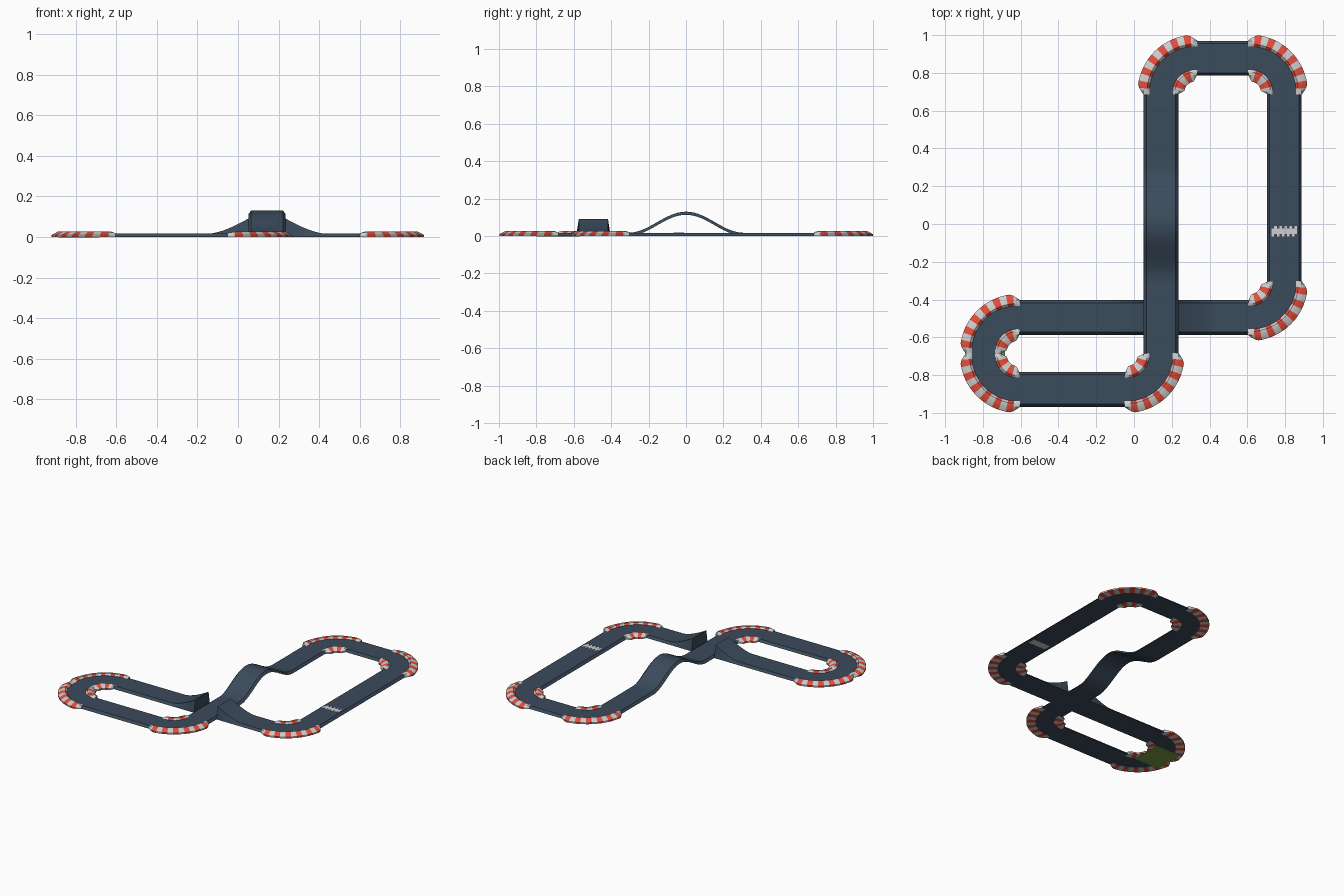
import bpy, bmesh, math
from mathutils import Vector

if "Cube" in bpy.data.objects:
    bpy.data.objects.remove(bpy.data.objects["Cube"])

TOP, HALF, BASE, R = 0.017, 0.078, 0.092, 0.18   # deck height, half widths, corner radius


def material(name, rgb):
    m = bpy.data.materials.new(name)
    m.diffuse_color = (*rgb, 1)
    m.use_nodes = True
    m.node_tree.nodes["Principled BSDF"].inputs["Base Color"].default_value = m.diffuse_color
    return m


ASPHALT = material("slate asphalt", (0.043, 0.070, 0.105))
WHITE = material("paint white", (0.62, 0.62, 0.62))
RED = material("kerb red", (0.78, 0.075, 0.045))
GREEN = material("grass green", (0.19, 0.33, 0.06))


def finish(bm, name, mats, smooth=True):
    bmesh.ops.recalc_face_normals(bm, faces=bm.faces)
    me = bpy.data.meshes.new(name)
    bm.to_mesh(me)
    bm.free()
    ob = bpy.data.objects.new(name, me)
    bpy.context.collection.objects.link(ob)
    for m in mats:
        me.materials.append(m)
    if smooth:
        bpy.ops.object.select_all(action='DESELECT')
        ob.select_set(True)
        bpy.context.view_layer.objects.active = ob
        bpy.ops.object.shade_smooth_by_angle(angle=math.radians(30))
    return ob


def loft(bm, rings, mat_of=lambda i: 0):
    """Join closed rings of points into a capped solid."""
    vs = [[bm.verts.new(p) for p in r] for r in rings]
    n = len(vs[0])
    for i in range(len(vs) - 1):
        for j in range(n):
            k = (j + 1) % n
            f = bm.faces.new((vs[i][j], vs[i][k], vs[i + 1][k], vs[i + 1][j]))
            f.material_index = mat_of(i)
    bm.faces.new(vs[0]).material_index = mat_of(0)
    bm.faces.new(vs[-1]).material_index = mat_of(len(vs) - 2)


def box(bm, x0, x1, y0, y1, z0, z1):
    loft(bm, [[(x, y, z) for x, y in ((x0, y0), (x1, y0), (x1, y1), (x0, y1))] for z in (z0, z1)])


# Route: from the left jump ramp round both loops to the right jump ramp
route = [Vector(p) for p in ((0.051, -0.495), (-0.797, -0.495), (-0.797, -0.876), (0.143, -0.876),
                             (0.143, 0.878), (0.796, 0.878), (0.796, -0.495), (0.235, -0.495))]


def deck(p, d):
    """Top and bottom height of the road at a point."""
    if abs(d.y) > 0.99 and abs(p.x - 0.143) < 0.01 and abs(p.y) < 0.31:    # hump bridge
        z = 0.113 * math.cos(math.pi * p.y / 0.62) ** 2
        return TOP + z, z
    if abs(d.x) > 0.99 and abs(p.y + 0.495) < 0.01:                        # jump ramps
        t = max(0, 1 - (abs(p.x - 0.143) - 0.092) / 0.19)
        return TOP + 0.074 * t ** 1.5, 0
    return TOP, 0


path, corners = [], []                     # path holds (point, direction)
start = route[0]
for i in range(1, len(route)):
    d = (route[i] - route[i - 1]).normalized()
    last = i == len(route) - 1
    end = route[i] if last else route[i] - d * R
    n = max(1, round((end - start).length / 0.02))
    path += [(start.lerp(end, k / n), d) for k in range(n + 1)]
    if last:
        break
    e = (route[i + 1] - route[i]).normalized()
    c = end + e * R
    corners.append((c, -e, d))
    for k in range(1, 12):
        a = math.pi / 2 * k / 12
        path.append((c + R * (-e * math.cos(a) + d * math.sin(a)), d * math.cos(a) + e * math.sin(a)))
    start = route[i] + e * R

# Road body with battered sides
rings = []
for p, d in path:
    side = Vector((-d.y, d.x))
    zt, zb = deck(p, d)
    rings.append([(*(p + side * s), z) for s, z in ((-BASE, zb), (-HALF, zt), (HALF, zt), (BASE, zb))])
bm = bmesh.new()
loft(bm, rings)
finish(bm, "road", [ASPHALT])


def kerb(name, corner, r, out, stripes):
    """Striped kerb round one corner, tapering at both ends."""
    c, u, v = corner
    sub = 3 if stripes < 8 else 2
    n = stripes * sub
    rings = []
    over = math.radians(3 if out > 0 else 6)
    for k in range(n + 1):
        t = k / n
        a = -over + (math.pi / 2 + 2 * over) * t
        w = min(1, 0.3 + 7 * min(t, 1 - t))
        ring = []
        for dr, z in ((-0.016, -0.001), (-0.016, TOP), (-0.004, TOP + 0.010 * w),
                      (0.014, TOP + 0.010 * w), (0.046 * w, 0.010), (0.046 * w, -0.001)):
            rr = r + out * min(dr, 0.046 * w)
            ring.append((*(c + rr * (u * math.cos(a) + v * math.sin(a))), z))
        rings.append(ring)
    bm = bmesh.new()
    loft(bm, rings, lambda i: (i // sub) % 2)
    finish(bm, name, [WHITE, RED])


for i, corner in enumerate(corners):
    kerb(f"outer_kerb_{i + 1}", corner, R + HALF, 1, 13)
    kerb(f"inner_kerb_{i + 1}", corner, R - HALF, -1, 5)

# Chequered start line, with a pale plate under the road
bm = bmesh.new()
cols, rows, x0, y0, w, h = 10, 4, 0.729, -0.067, 0.0134, 0.0142
for i in range(cols):
    for j in range(rows):
        if (i + j) % 2 == 0 or j in (1, 2):
            box(bm, x0 + i * w, x0 + (i + 1) * w, y0 + j * h, y0 + (j + 1) * h, TOP - 0.001, TOP + 0.0015)
finish(bm, "start_line", [WHITE], False)
bm = bmesh.new()
box(bm, 0.727, 0.865, -0.066, -0.011, -0.001, 0.002)
finish(bm, "start_plate", [WHITE], False)

# Grass plate below the hairpin
bm = bmesh.new()
box(bm, -0.885, -0.682, -0.80, -0.57, -0.002, 0.002)
finish(bm, "grass_plate", [GREEN], False)
